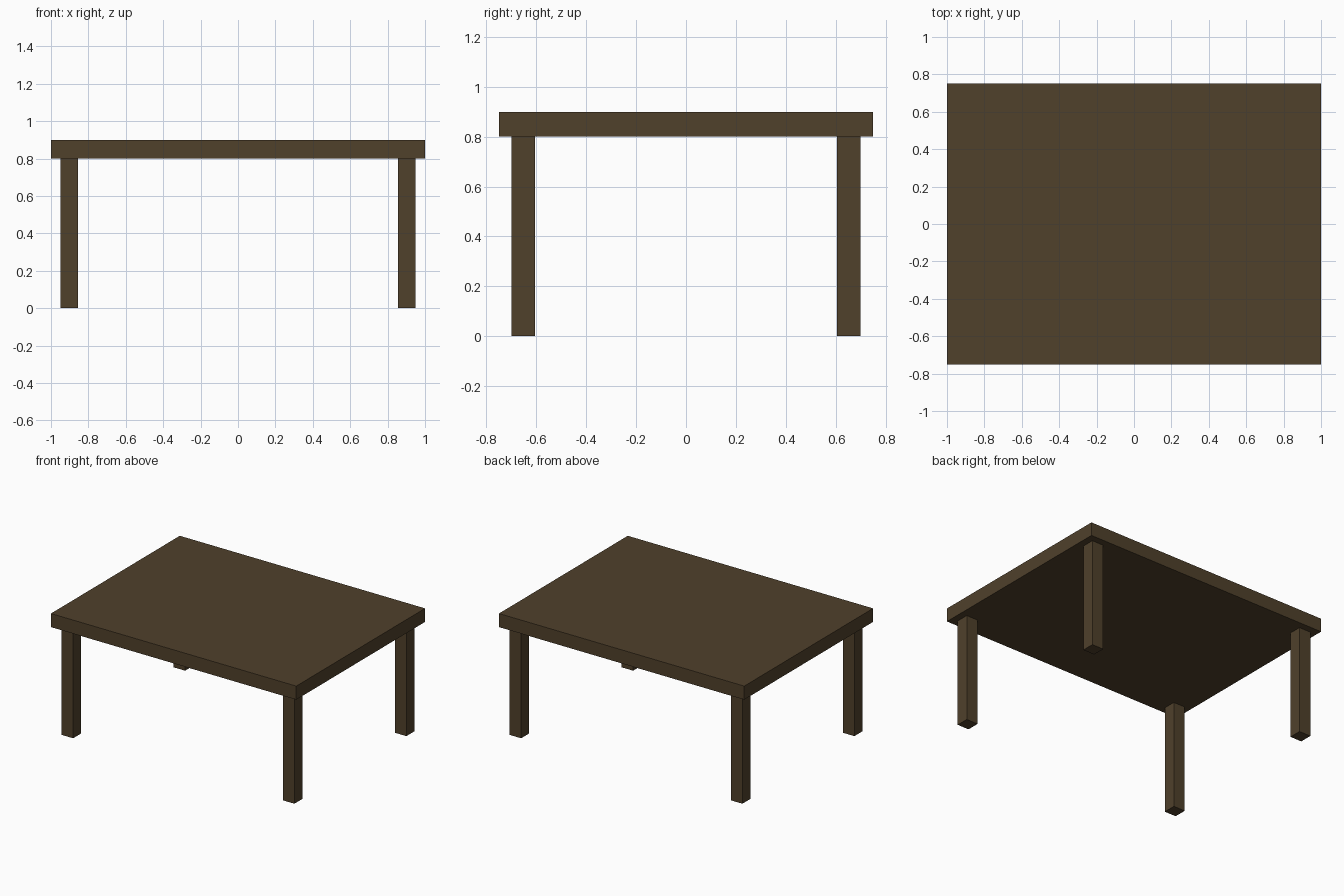
import bpy

if "Cube" in bpy.data.objects:
    bpy.data.objects.remove(bpy.data.objects["Cube"])

wood = bpy.data.materials.new("dark_wood")
wood.diffuse_color = (0.08, 0.052, 0.024, 1)
wood.use_nodes = True
wood.node_tree.nodes["Principled BSDF"].inputs["Base Color"].default_value = wood.diffuse_color


def box(name, center, size):
    bpy.ops.mesh.primitive_cube_add(size=1, location=center)
    obj = bpy.context.object
    obj.name = name
    obj.scale = size
    bpy.ops.object.transform_apply(location=False, rotation=False, scale=True)
    obj.data.materials.append(wood)
    return obj


# Table top
box("table_top", (0, 0, 0.85), (2.0, 1.5, 0.1))

# Four square legs, inset from the corners
for side, sx in (("left", -1), ("right", 1)):
    for end, sy in (("front", -1), ("back", 1)):
        box(f"{end}_{side}_leg", (0.902 * sx, 0.652 * sy, 0.4), (0.094, 0.094, 0.8))
